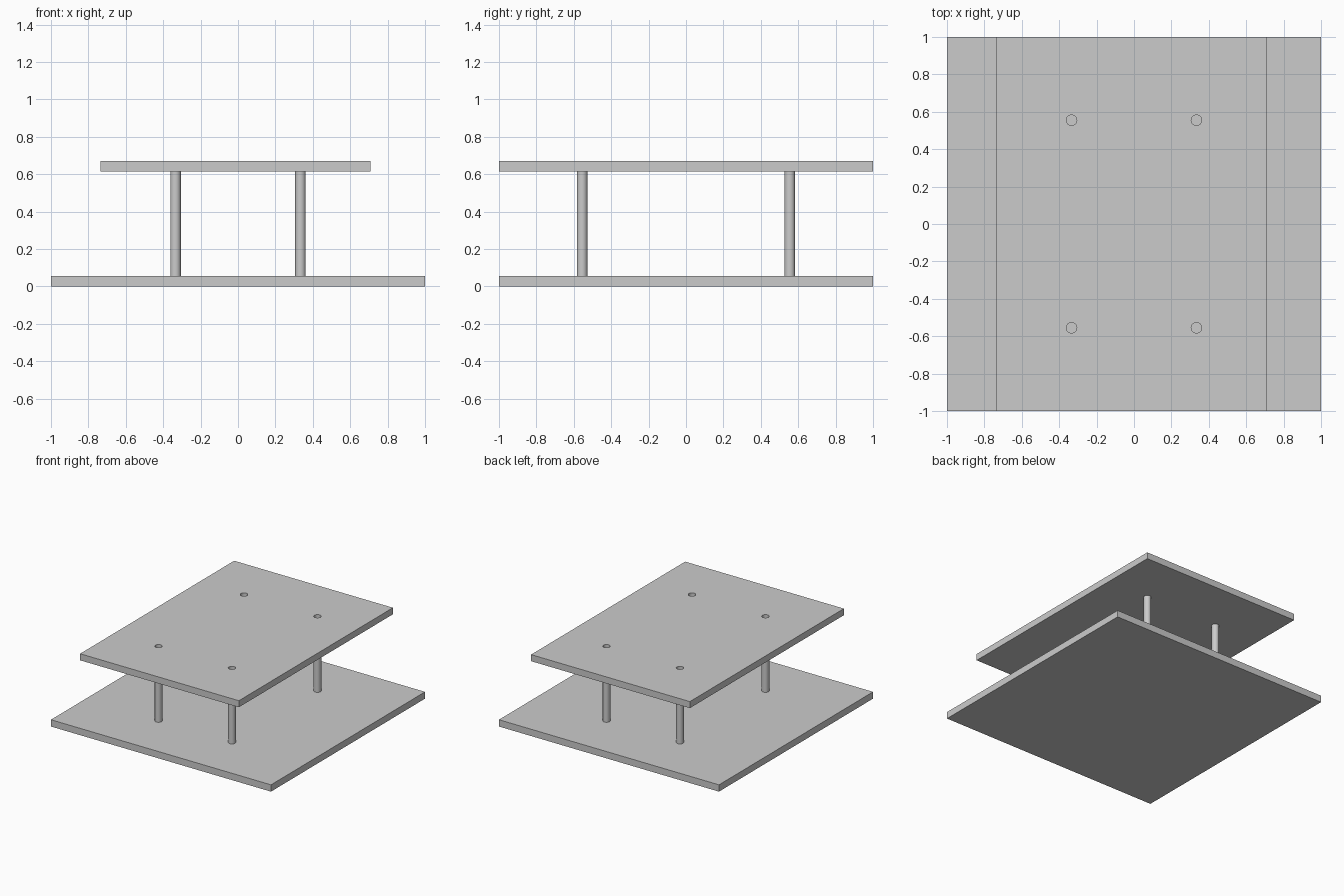
import bpy

default_cube = bpy.data.objects.get("Cube")
if default_cube:
    bpy.data.objects.remove(default_cube, do_unlink=True)

# Single grey finish
grey = bpy.data.materials.new("plain grey")
grey.use_nodes = True
colour = (0.6, 0.6, 0.6, 1)
grey.diffuse_color = colour
grey.node_tree.nodes["Principled BSDF"].inputs["Base Color"].default_value = colour

BASE_TOP = 0.056
SHELF_BOTTOM, SHELF_TOP = 0.615, 0.669
POST_X, POST_Y, POST_RADIUS = 0.334, 0.555, 0.028


def plate(name, x0, x1, z0, z1):
    """Rectangular slab spanning the full depth."""
    bpy.ops.mesh.primitive_cube_add(size=1, location=((x0 + x1) / 2, 0, (z0 + z1) / 2))
    obj = bpy.context.object
    obj.name = name
    obj.scale = (x1 - x0, 2, z1 - z0)
    bpy.ops.object.transform_apply(location=False, rotation=False, scale=True)
    obj.data.materials.append(grey)
    return obj


def rod(name, x, y, z0, z1):
    """Upright round rod."""
    bpy.ops.mesh.primitive_cylinder_add(vertices=32, radius=POST_RADIUS, depth=z1 - z0,
                                        location=(x, y, (z0 + z1) / 2))
    obj = bpy.context.object
    obj.name = name
    obj.data.materials.append(grey)
    bpy.ops.object.shade_smooth_by_angle()
    return obj


# Base and narrower, slightly offset upper plate
plate("base_plate", -1, 1, 0, BASE_TOP)
upper = plate("upper_plate", -0.735, 0.708, SHELF_BOTTOM, SHELF_TOP)

# Four posts, each below a hole drilled through the upper plate
for side, x in (("left", POST_X), ("right", -POST_X)):
    for end, y in (("front", -POST_Y), ("back", POST_Y)):
        rod(f"{end}_{side}_post", x, y, BASE_TOP, SHELF_BOTTOM)
        cutter = rod("hole_cutter", x, y, SHELF_BOTTOM - 0.05, SHELF_TOP + 0.05)
        cutter.hide_render = True
        bpy.ops.object.select_all(action="DESELECT")
        upper.select_set(True)
        bpy.context.view_layer.objects.active = upper
        drill = upper.modifiers.new("drill", "BOOLEAN")
        drill.operation = "DIFFERENCE"
        drill.solver = "EXACT"
        drill.object = cutter
        bpy.ops.object.modifier_apply(modifier=drill.name)
        bpy.data.objects.remove(cutter, do_unlink=True)

bpy.ops.object.shade_smooth_by_angle()
